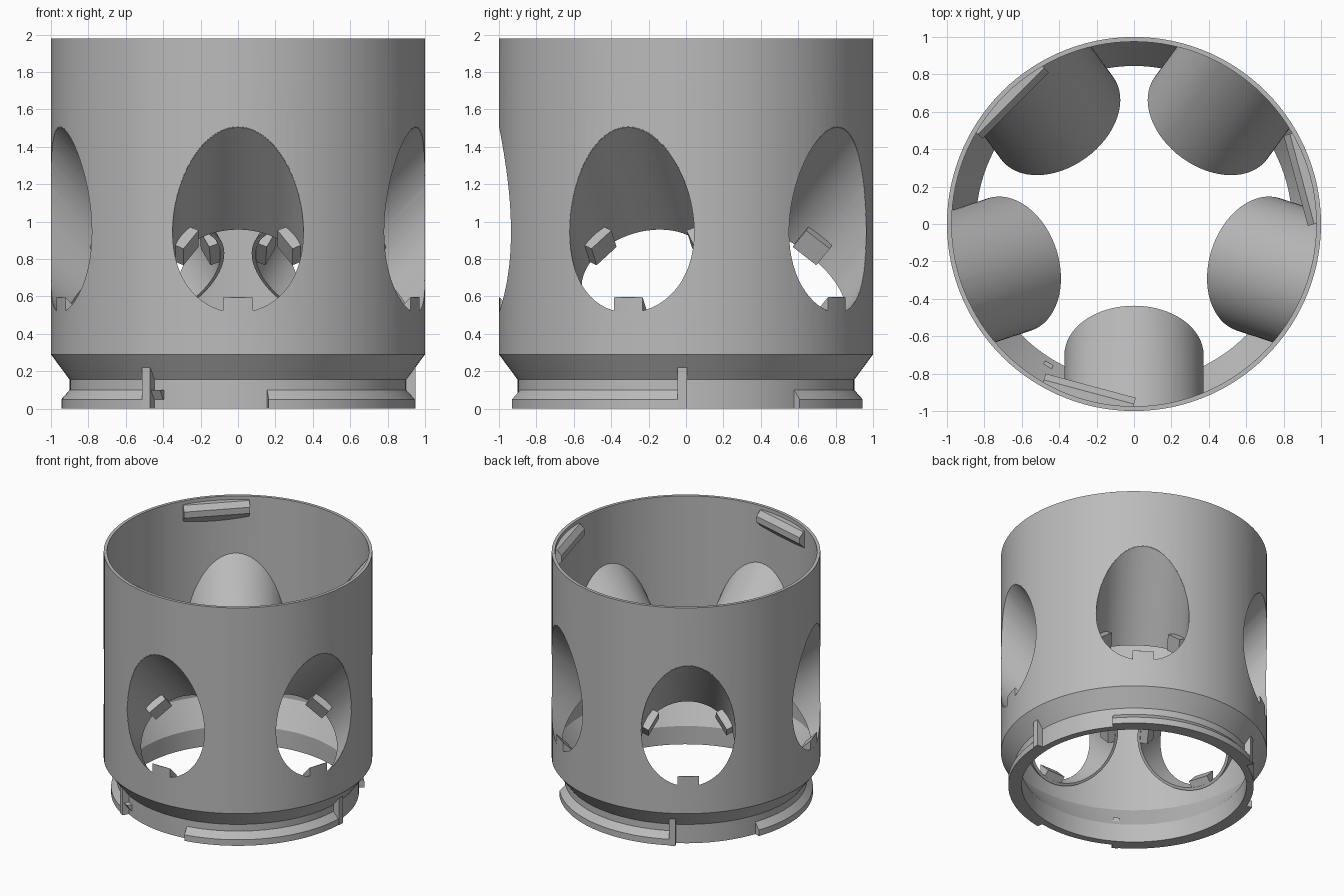
import bpy
import math
from mathutils import Matrix, Vector

old = bpy.data.objects.get("Cube")
if old:
    bpy.data.objects.remove(old, do_unlink=True)

grey = bpy.data.materials.new("light_grey")
grey.use_nodes = True
COLOUR = (0.5, 0.5, 0.5, 1)
grey.diffuse_color = COLOUR
grey.node_tree.nodes["Principled BSDF"].inputs["Base Color"].default_value = COLOUR


def make(name, verts, faces, matrix=Matrix()):
    mesh = bpy.data.meshes.new(name)
    mesh.from_pydata([matrix @ Vector(v) for v in verts], [], faces)
    mesh.materials.append(grey)
    obj = bpy.data.objects.new(name, mesh)
    bpy.context.collection.objects.link(obj)
    bpy.ops.object.select_all(action='DESELECT')
    obj.select_set(True)
    bpy.context.view_layer.objects.active = obj
    bpy.ops.object.mode_set(mode='EDIT')
    bpy.ops.mesh.select_all(action='SELECT')
    bpy.ops.mesh.normals_make_consistent(inside=False)
    bpy.ops.object.mode_set(mode='OBJECT')
    return obj


def lathe(name, profile, steps, start=0, end=360, matrix=Matrix()):
    """Sweep a closed (radius, height) profile around the local z axis."""
    full = end - start == 360
    rings, n = (steps if full else steps + 1), len(profile)
    verts, faces = [], []
    for i in range(rings):
        a = math.radians(start + (end - start) * i / steps)
        verts += [(r * math.cos(a), r * math.sin(a), z) for r, z in profile]
    for i in range(steps):
        j = (i + 1) % rings
        for k in range(n):
            m = (k + 1) % n
            faces.append((i * n + k, i * n + m, j * n + m, j * n + k))
    if not full:
        faces += [tuple(range(n)), tuple(range((rings - 1) * n, rings * n))]
    return make(name, verts, faces, matrix)


def extrude(name, profile, y0, y1, matrix):
    """Push an (x, z) profile along the local y axis."""
    n = len(profile)
    verts = [(x, y, z) for y in (y0, y1) for x, z in profile]
    faces = [tuple(range(n)), tuple(range(n, 2 * n))]
    faces += [(k, (k + 1) % n, n + (k + 1) % n, n + k) for k in range(n)]
    return make(name, verts, faces, matrix)


def rod(name, radius, z0, z1, steps, matrix=Matrix()):
    verts = [(radius * math.cos(math.tau * i / steps), radius * math.sin(math.tau * i / steps), z)
             for z in (z0, z1) for i in range(steps)]
    faces = [tuple(range(steps)), tuple(range(steps, 2 * steps))]
    faces += [(i, (i + 1) % steps, steps + (i + 1) % steps, steps + i) for i in range(steps)]
    obj = make(name, verts, faces, matrix)
    obj.hide_render = True
    return obj


def boolean(obj, other, operation):
    mod = obj.modifiers.new("cut", 'BOOLEAN')
    mod.operation, mod.object, mod.solver = operation, other, 'EXACT'
    bpy.context.view_layer.objects.active = obj
    bpy.ops.object.modifier_apply(modifier=mod.name)


def smooth(obj):
    bpy.ops.object.select_all(action='DESELECT')
    obj.select_set(True)
    bpy.context.view_layer.objects.active = obj
    bpy.ops.object.shade_smooth_by_angle(angle=math.radians(25))


def turn(degrees):
    return Matrix.Rotation(math.radians(degrees), 4, 'Z')


# Thin drum with a tapered shoulder and narrower neck
drum = lathe("drum", [(.9, 0), (.9, .155), (1, .29), (1, 1.98),
                      (.975, 1.98), (.975, .35), (.845, .15), (.845, 0)], 120)
envelope = rod("envelope_helper", .999, -1, 1.975, 120)

# Five sloping sockets, each with three inner tabs
TILT = Matrix.Translation((.70, 0, .71)) @ Matrix.Rotation(math.radians(45), 4, 'Y')
for i in range(5):
    frame = turn(72 * i - 90) @ TILT
    cutter = rod("socket_cutter", .352, 0, 1, 64, frame)
    boolean(drum, cutter, 'DIFFERENCE')
    bpy.data.objects.remove(cutter, do_unlink=True)
    tube = lathe(f"socket_{i + 1}", [(.35, 0), (.372, 0), (.372, 1), (.35, 1)], 64, matrix=frame)
    boolean(tube, envelope, 'INTERSECT')
    smooth(tube)
    for k in range(3):
        tab = extrude(f"socket_{i + 1}_tab_{k + 1}", [(.29, .005), (.36, .005), (.36, .13), (.29, .13)],
                      -.08, .08, frame @ turn(120 * k))
        boolean(tab, envelope, 'INTERSECT')
smooth(drum)

# Three-way twist lock: rim catches, neck lugs and stops
for k in range(3):
    catch = extrude(f"rim_catch_{k + 1}", [(1.1, 1.95), (.93, 1.95), (.895, 1.91), (.895, 1.86), (1.1, 1.66)],
                    -.25, .25, turn(15 + 120 * k))
    boolean(catch, envelope, 'INTERSECT')
    lug = lathe(f"neck_lug_{k + 1}", [(.88, 0), (.945, 0), (.945, .05), (.9, .1), (.88, .1)],
                28, 40 + 120 * k, 119 + 120 * k)
    smooth(lug)
    extrude(f"lug_stop_{k + 1}", [(.87, 0), (.95, 0), (.95, .22), (.87, .22)],
            -.045, .005, turn(120 * k))

# Small wedge beside one stop
extrude("stop_wedge", [(.88, .05), (.905, .05), (.94, .1), (.88, .1)], .005, .06, turn(240))
bpy.data.objects.remove(envelope, do_unlink=True)
